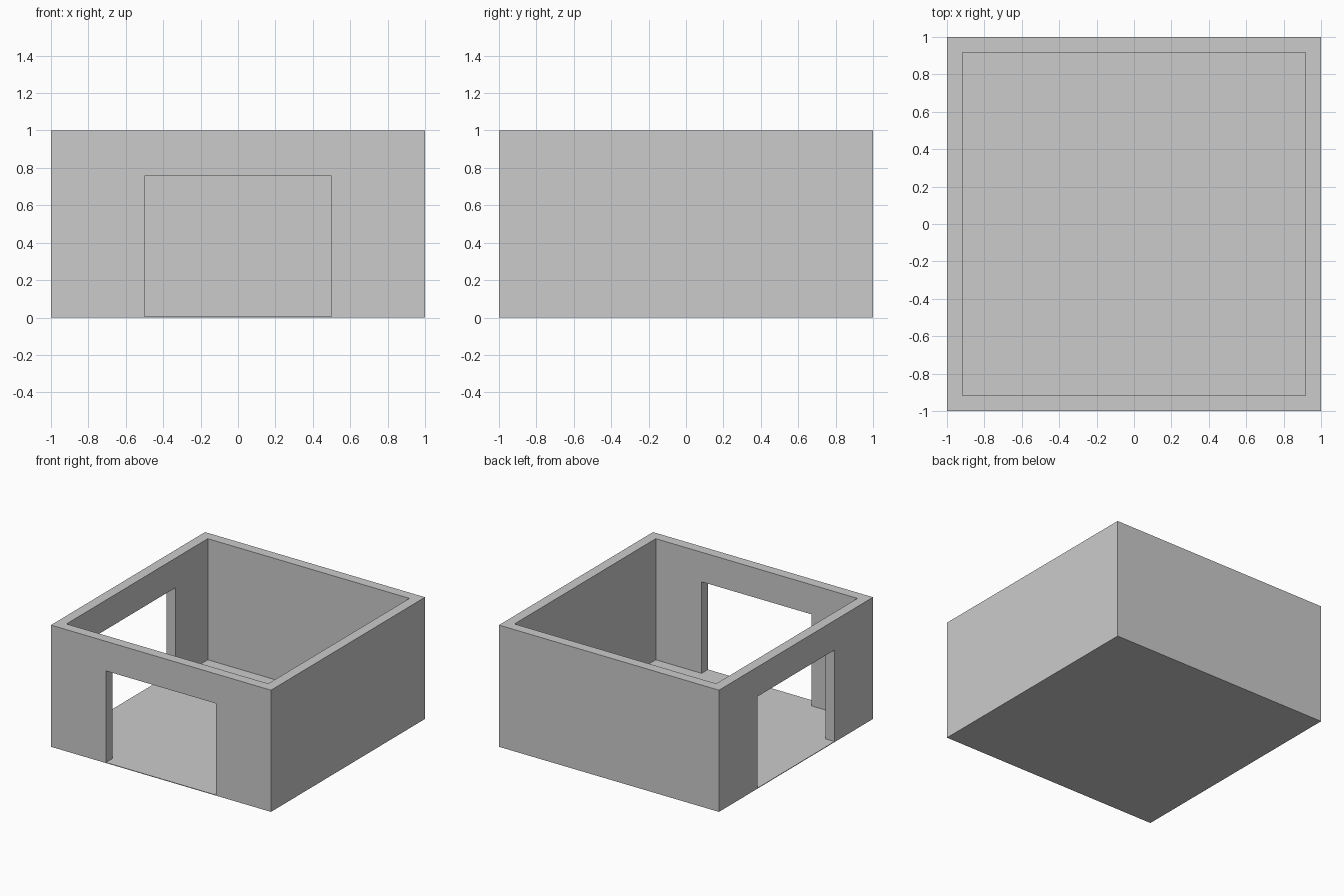
import bpy

if "Cube" in bpy.data.objects:
    bpy.data.objects.remove(bpy.data.objects["Cube"])

WALL = 0.083      # wall thickness
FLOOR = 0.005     # floor thickness
DOOR_W, DOOR_TOP = 1.0, 0.757


def box(name, lo, hi):
    """Axis-aligned box between two corners."""
    centre = [(a + b) / 2 for a, b in zip(lo, hi)]
    bpy.ops.mesh.primitive_cube_add(size=1, location=centre)
    ob = bpy.context.object
    ob.name = name
    ob.scale = [b - a for a, b in zip(lo, hi)]
    bpy.ops.object.transform_apply(location=True, rotation=False, scale=True)
    return ob


def cut(target, cutter):
    """Subtract a box from the target, then discard the box."""
    cutter.hide_render = True
    mod = target.modifiers.new(cutter.name, 'BOOLEAN')
    mod.operation = 'DIFFERENCE'
    mod.solver = 'EXACT'
    mod.object = cutter
    bpy.context.view_layer.objects.active = target
    bpy.ops.object.modifier_apply(modifier=mod.name)
    bpy.data.objects.remove(cutter)


# Room: four walls and a thin floor, open at the top
room = box("room_walls_and_floor", (-1, -1, 0), (1, 1, 1))
inner = 1 - WALL
half = DOOR_W / 2
cut(room, box("interior", (-inner, -inner, FLOOR), (inner, inner, 1.5)))

# Wide doorways in the front and left walls
cut(room, box("front_doorway", (-half, -1.5, FLOOR), (half, -0.5, DOOR_TOP)))
cut(room, box("left_doorway", (-1.5, -half, FLOOR), (-0.5, half, DOOR_TOP)))
